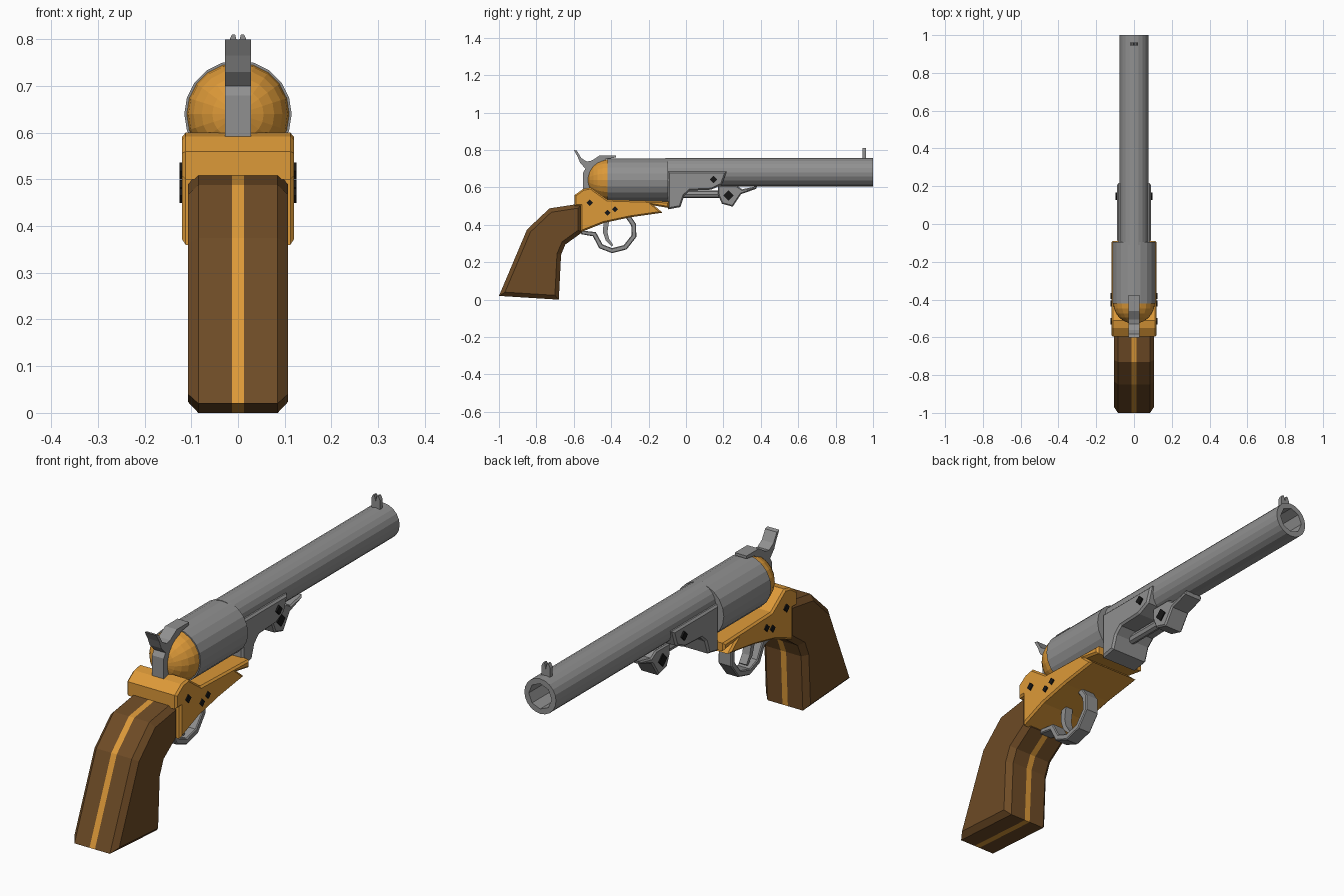
import bpy, bmesh, math
from mathutils import Vector, Matrix

cube = bpy.data.objects.get("Cube")
if cube:
    bpy.data.objects.remove(cube, do_unlink=True)


def material(name, rgb, rough=0.6):
    m = bpy.data.materials.new(name)
    m.use_nodes = True
    m.diffuse_color = (*rgb, 1)
    shader = m.node_tree.nodes["Principled BSDF"]
    shader.inputs["Base Color"].default_value = (*rgb, 1)
    shader.inputs["Roughness"].default_value = rough
    return m


STEEL = material("grey steel", (0.28, 0.28, 0.28))
BRASS = material("brass", (0.72, 0.32, 0.04))
WOOD = material("brown wood", (0.155, 0.07, 0.019))
BLACK = material("black screw", (0.008, 0.008, 0.008))


def finish(name, bm, *mats):
    bmesh.ops.recalc_face_normals(bm, faces=bm.faces)
    mesh = bpy.data.meshes.new(name)
    bm.to_mesh(mesh)
    bm.free()
    for m in mats:
        mesh.materials.append(m)
    obj = bpy.data.objects.new(name, mesh)
    bpy.context.collection.objects.link(obj)
    return obj


def prism(points, half, bevel=0.0):
    """Side profile in (y, z), extruded across x, with chamfered rims."""
    bm = bmesh.new()
    cap = bm.faces.new([bm.verts.new((-half, y, z)) for y, z in points])
    ext = bmesh.ops.extrude_face_region(bm, geom=[cap])["geom"]
    bmesh.ops.translate(bm, vec=(2 * half, 0, 0),
                        verts=[v for v in ext if isinstance(v, bmesh.types.BMVert)])
    bmesh.ops.recalc_face_normals(bm, faces=bm.faces)
    if bevel:
        rim = [e for e in bm.edges if abs(e.verts[0].co.x - e.verts[1].co.x) < 1e-5]
        bmesh.ops.bevel(bm, geom=rim, offset=bevel, segments=1, affect='EDGES')
    return bm


def ribbon(path, widths):
    """Outline of a strip following a path."""
    pts = [Vector(p) for p in path]
    left, right = [], []
    for i, p in enumerate(pts):
        d = (pts[min(i + 1, len(pts) - 1)] - pts[max(i - 1, 0)]).normalized()
        n = Vector((-d.y, d.x)) * widths[i] / 2
        left.append(p + n)
        right.append(p - n)
    return left + right[::-1]


def tube(name, radius, y0, y1, z, sides, mat):
    """Round bar along y."""
    bm = bmesh.new()
    bmesh.ops.create_cone(bm, cap_ends=True, segments=sides, radius1=radius,
                          radius2=radius, depth=y1 - y0,
                          matrix=Matrix.Translation((0, (y0 + y1) / 2, z))
                          @ Matrix.Rotation(math.pi / 2, 4, 'X'))
    return finish(name, bm, mat)


# Hollow barrel
barrel = tube("barrel", 0.076, -0.11, 1.0, 0.681, 20, STEEL)
cutter = tube("bore_cutter", 0.055, 0.3, 1.1, 0.681, 8, STEEL)
cutter.hide_render = True
cutter.hide_viewport = True
cut = barrel.modifiers.new("bore", 'BOOLEAN')
cut.object = cutter
cut.solver = 'EXACT'

# Drum and domed recoil shield
tube("drum", 0.115, -0.42, -0.095, 0.64, 20, STEEL)
bm = bmesh.new()
bmesh.ops.create_uvsphere(bm, u_segments=20, v_segments=12, radius=0.11,
                          matrix=Matrix.Translation((0, -0.418, 0.64))
                          @ Matrix.Rotation(math.pi / 2, 4, 'X'))
bmesh.ops.bisect_plane(bm, geom=bm.verts[:] + bm.edges[:] + bm.faces[:],
                       plane_co=(0, -0.41, 0), plane_no=(0, 1, 0), clear_outer=True)
finish("recoil_shield", bm, BRASS)

# Brass frame
frame = [(-0.595, 0.5), (-0.595, 0.56), (-0.55, 0.592), (-0.51, 0.6), (-0.42, 0.535),
         (-0.09, 0.525), (-0.09, 0.49), (-0.17, 0.503), (-0.125, 0.465),
         (-0.3, 0.44), (-0.44, 0.41), (-0.565, 0.36), (-0.565, 0.5)]
finish("frame", prism(frame, 0.12, 0.008), BRASS)

# Wooden grip with a brass strap through its middle
grip = [(-1, 0.02), (-0.68, 0), (-0.668, 0.24), (-0.645, 0.295), (-0.555, 0.36),
        (-0.555, 0.515), (-0.73, 0.488), (-0.85, 0.375)]
bm = prism(grip, 0.107, 0.022)
for x in (-0.013, 0.013):
    bmesh.ops.bisect_plane(bm, geom=bm.verts[:] + bm.edges[:] + bm.faces[:],
                           plane_co=(x, 0, 0), plane_no=(1, 0, 0))
for f in bm.faces:
    f.material_index = int(abs(f.calc_center_median().x) < 0.012)
finish("grip", bm, WOOD, BRASS)

# Hammer
hammer = [(-0.6, 0.8), (-0.583, 0.796), (-0.56, 0.757), (-0.53, 0.738), (-0.505, 0.743),
          (-0.46, 0.772), (-0.375, 0.772), (-0.375, 0.76), (-0.43, 0.752),
          (-0.48, 0.71), (-0.51, 0.65), (-0.505, 0.59), (-0.55, 0.59),
          (-0.55, 0.68), (-0.537, 0.7), (-0.565, 0.73), (-0.58, 0.765)]
finish("hammer", prism(hammer, 0.028), STEEL)

# Trigger guard and trigger
guard = [(-0.56, 0.36), (-0.49, 0.35), (-0.455, 0.285), (-0.395, 0.262),
         (-0.325, 0.28), (-0.278, 0.34), (-0.28, 0.4), (-0.31, 0.445)]
finish("trigger_guard", prism(ribbon(guard, [0.02] + [0.027] * 7), 0.032, 0.004), STEEL)
trigger = [(-0.425, 0.43), (-0.432, 0.36), (-0.42, 0.32), (-0.393, 0.288)]
finish("trigger", prism(ribbon(trigger, [0.03, 0.024, 0.02, 0.01]), 0.018), STEEL)

# Barrel lug
lug = [(-0.095, 0.685), (0.217, 0.685), (0.192, 0.615), (0.135, 0.588),
       (0.02, 0.583), (-0.01, 0.555), (-0.03, 0.495), (-0.095, 0.483)]
finish("barrel_lug", prism(lug, 0.09, 0.008), STEEL)

# Loading lever and ramming rod
lever = [(0.17, 0.61), (0.27, 0.61), (0.3, 0.59), (0.38, 0.607), (0.375, 0.592),
         (0.295, 0.565), (0.25, 0.497), (0.192, 0.513), (0.172, 0.56)]
finish("loading_lever", prism(lever, 0.045, 0.006), STEEL)
tube("ramming_rod", 0.02, -0.06, 0.2, 0.563, 8, STEEL)

# Screws on both sides
screws = {"frame_screw_rear": (-0.515, 0.518, 0.018, 0.125),
          "frame_screw_middle": (-0.42, 0.465, 0.016, 0.125),
          "frame_screw_front": (-0.38, 0.483, 0.016, 0.125),
          "lug_screw": (0.147, 0.643, 0.02, 0.098),
          "lever_screw": (0.227, 0.556, 0.028, 0.05)}
for name, (y, z, r, half) in screws.items():
    diamond = [(y + r, z), (y, z + r), (y - r, z), (y, z - r)]
    finish(name, prism(diamond, half), BLACK)

# Notched front sight
sight = [(-0.02, 0.745), (-0.02, 0.795), (-0.013, 0.81), (-0.006, 0.81), (0, 0.785),
         (0.006, 0.81), (0.013, 0.81), (0.02, 0.795), (0.02, 0.745)]
bm = prism(sight, 0.009)
bmesh.ops.transform(bm, verts=bm.verts, matrix=Matrix.Translation((0, 0.953, 0))
                    @ Matrix.Rotation(math.pi / 2, 4, 'Z'))
finish("front_sight", bm, STEEL)
